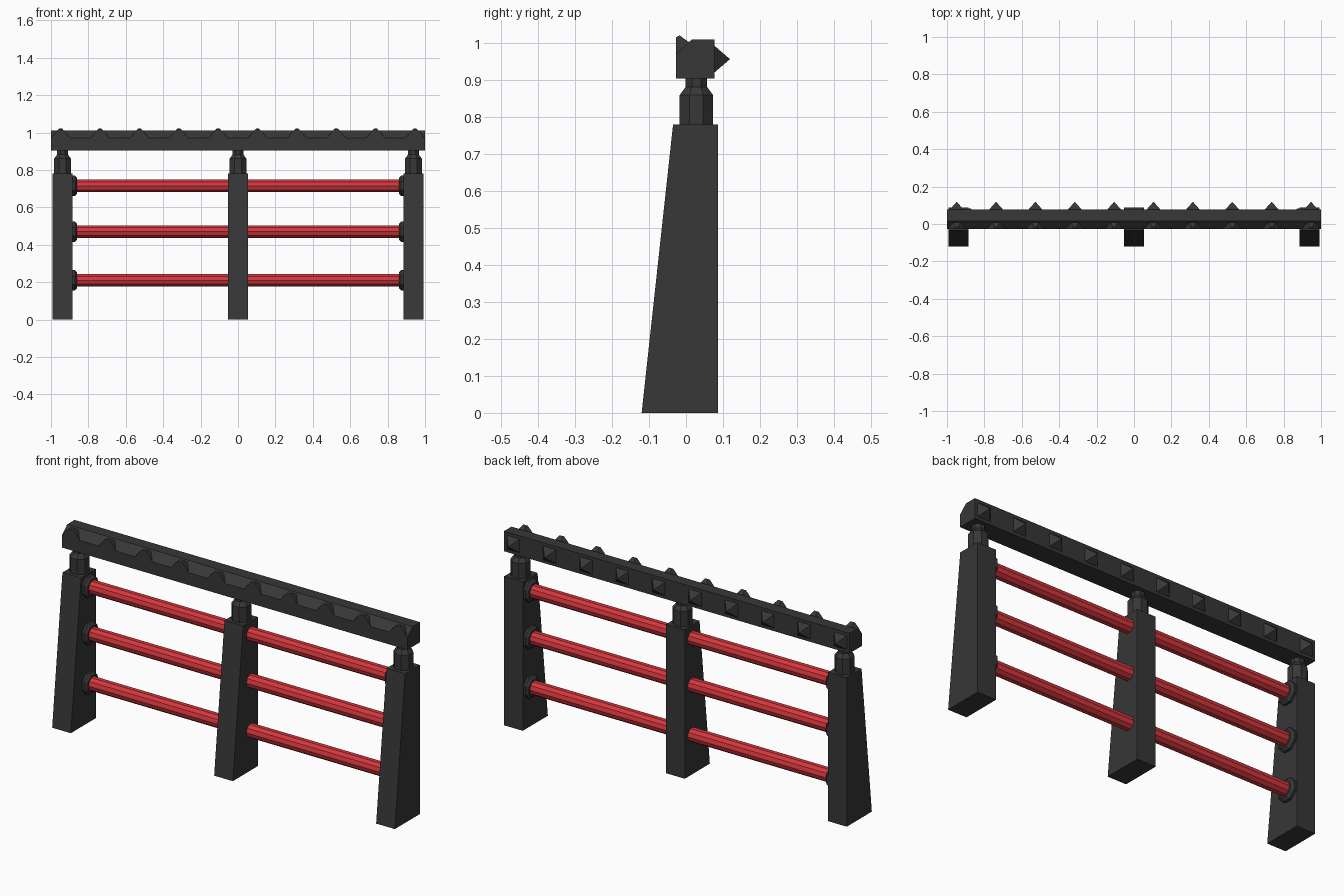
import bpy, bmesh, math
from mathutils import Matrix, Vector

if "Cube" in bpy.data.objects:
    bpy.data.objects.remove(bpy.data.objects["Cube"], do_unlink=True)


def material(name, colour):
    m = bpy.data.materials.new(name)
    m.use_nodes = True
    m.diffuse_color = (*colour, 1)
    bsdf = m.node_tree.nodes["Principled BSDF"]
    bsdf.inputs["Base Color"].default_value = (*colour, 1)
    bsdf.inputs["Roughness"].default_value = 0.7
    return m


DARK = material("charcoal", (0.038, 0.038, 0.038))
RED = material("red", (0.65, 0.038, 0.047))


def finish(name, bm, mat):
    bmesh.ops.recalc_face_normals(bm, faces=bm.faces)
    me = bpy.data.meshes.new(name)
    bm.to_mesh(me)
    bm.free()
    me.materials.append(mat)
    ob = bpy.data.objects.new(name, me)
    bpy.context.collection.objects.link(ob)
    return ob


def extrude_x(name, profile, x0, x1, mat):
    """Extrude a (y, z) outline along x."""
    bm = bmesh.new()
    face = bm.faces.new([bm.verts.new((x0, y, z)) for y, z in profile])
    new = bmesh.ops.extrude_face_region(bm, geom=[face])["geom"]
    bmesh.ops.translate(bm, vec=(x1 - x0, 0, 0),
                        verts=[v for v in new if isinstance(v, bmesh.types.BMVert)])
    return finish(name, bm, mat)


def lathe(name, profile, sides, matrix, mat):
    """Faceted turned solid from (radius, height) rings, flats facing the axes."""
    bm = bmesh.new()
    rings = []
    for r, h in profile:
        r /= math.cos(math.pi / sides)
        rings.append([bm.verts.new(matrix @ Vector((
            r * math.cos((i + 0.5) * math.tau / sides),
            r * math.sin((i + 0.5) * math.tau / sides), h))) for i in range(sides)])
    for a, b in zip(rings, rings[1:]):
        for i in range(sides):
            j = (i + 1) % sides
            bm.faces.new((a[i], a[j], b[j], b[i]))
    bm.faces.new(rings[0])
    bm.faces.new(rings[-1])
    return finish(name, bm, mat)


def hull(name, points, x, mat):
    bm = bmesh.new()
    verts = [bm.verts.new((x + p[0], p[1], p[2])) for p in points]
    bmesh.ops.convex_hull(bm, input=verts)
    return finish(name, bm, mat)


AXIS_Y = 0.028
ALONG_X = Matrix.Rotation(math.pi / 2, 4, "Y")

# Tapered posts with stepped octagonal necks
for side, x in (("right", -0.938), ("middle", 0), ("left", 0.938)):
    extrude_x(side + "_post", [(-0.12, 0), (0.087, 0), (0.087, 0.78), (-0.035, 0.78)],
              x - 0.054, x + 0.054, DARK)
    lathe(side + "_neck", [(0.045, 0.77), (0.045, 0.86), (0.029, 0.882), (0.029, 0.91)],
          8, Matrix.Translation((x, AXIS_Y, 0)), DARK)

# Round rails with a collar at each outer post
for level, z in (("lower", 0.21), ("centre", 0.47), ("upper", 0.715)):
    place = Matrix.Translation((0, AXIS_Y, z)) @ ALONG_X
    lathe(level + "_rail", [(0.034, -0.9), (0.034, 0.9)], 10, place, RED)
    for side, s in (("right", -1), ("left", 1)):
        lathe(f"{level}_{side}_collar",
              [(0.042, s * 0.86), (0.055, s * 0.872), (0.055, s * 0.89)], 8, place, DARK)

# Top beam with its front upper edge cut away
extrude_x("top_beam", [(-0.027, 0.905), (0.077, 0.905), (0.077, 1.01),
                       (0.015, 1.01), (-0.027, 0.97)], -1, 1, DARK)

# Studs along the cut edge and pyramids along the back
front_stud = [(s * x, y, z) for s in (-1, 1) for x, y, z in (
    (0.05, -0.027, 0.97), (0.032, -0.027, 0.995), (0.012, -0.027, 1.016),
    (0.008, -0.017, 1.021), (0.02, 0.012, 1.0))]
back_spike = [(s * 0.038, 0.076, 0.957 + t * 0.037) for s in (-1, 1) for t in (-1, 1)]
back_spike.append((0, 0.119, 0.957))
for i in range(10):
    x = -0.948 + i * 0.2105
    hull(f"front_stud_{i + 1}", front_stud, x, DARK)
    hull(f"back_spike_{i + 1}", back_spike, x, DARK)
